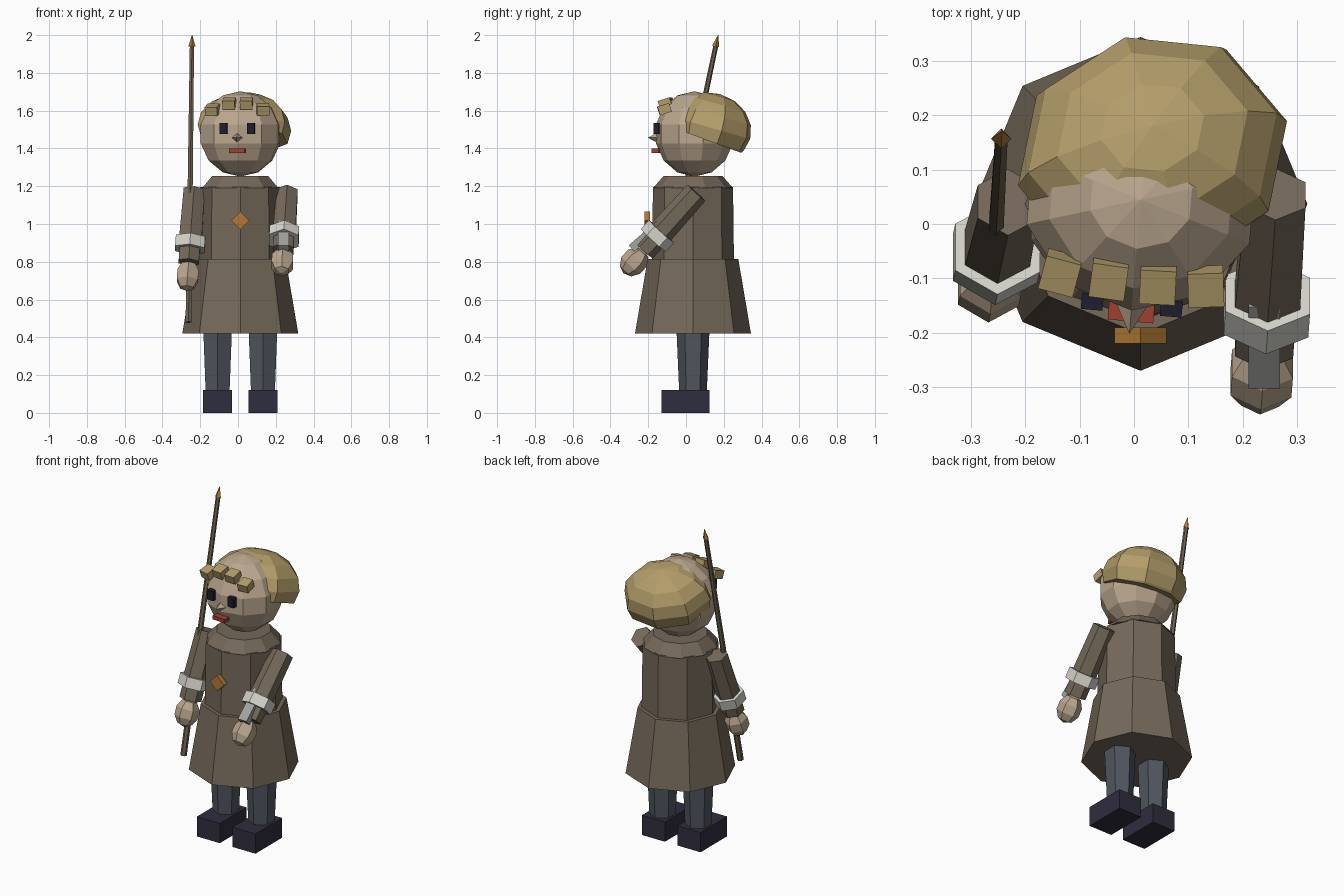
import bpy, bmesh, math
from mathutils import Vector, Matrix

if "Cube" in bpy.data.objects:
    bpy.data.objects.remove(bpy.data.objects["Cube"])

CX, CY = 0.012, 0.037  # body axis


def mat(name, hexcol):
    m = bpy.data.materials.new(name)
    srgb = [int(hexcol[i:i + 2], 16) / 255 for i in (0, 2, 4)]
    m.diffuse_color = [((c + 0.055) / 1.055) ** 2.4 for c in srgb] + [1]
    m.use_nodes = True
    m.node_tree.nodes["Principled BSDF"].inputs["Base Color"].default_value = m.diffuse_color
    return m


COAT = mat("coat_brown", "75695A")
SKIN = mat("skin", "BBA78F")
HAIR = mat("hair_blond", "B39D6A")
DARK = mat("shoe_dark", "2F2D3E")
LEGS = mat("leg_grey", "50565F")
WHITE = mat("cuff_white", "D6D5CC")
STEEL = mat("steel", "A3A3A0")
GOLD = mat("copper", "B27A35")
RED = mat("mouth_red", "A0402F")
WOOD = mat("wood", "6E6350")
EYE = mat("eye_dark", "1E1E2E")


def finish(bm, name, material, matrix):
    me = bpy.data.meshes.new(name)
    bmesh.ops.recalc_face_normals(bm, faces=bm.faces)
    bm.to_mesh(me)
    bm.free()
    me.materials.append(material)
    ob = bpy.data.objects.new(name, me)
    ob.matrix_world = matrix
    bpy.context.collection.objects.link(ob)
    return ob


def frame(center, direction):
    """Matrix whose z follows direction and whose x stays close to world x."""
    z = Vector(direction).normalized()
    x = Vector((1, 0, 0))
    x = (x - z * x.dot(z)).normalized()
    rot = Matrix((x, z.cross(x), z)).transposed().to_4x4()
    return Matrix.Translation(center) @ rot


def taper(name, p0, p1, r0, r1, n, material):
    p0, p1 = Vector(p0), Vector(p1)
    bm = bmesh.new()
    bmesh.ops.create_cone(bm, cap_ends=True, segments=n, radius1=r0, radius2=r1,
                          depth=(p1 - p0).length)
    return finish(bm, name, material, frame((p0 + p1) / 2, p1 - p0))


def box(name, center, size, material, rot=Matrix()):
    bm = bmesh.new()
    bmesh.ops.create_cube(bm, size=1)
    bmesh.ops.scale(bm, vec=size, verts=bm.verts)
    return finish(bm, name, material, Matrix.Translation(center) @ rot)


def ball(size, u, v):
    bm = bmesh.new()
    bmesh.ops.create_uvsphere(bm, u_segments=u, v_segments=v, radius=1)
    bmesh.ops.scale(bm, vec=size, verts=bm.verts)
    return bm


def turn(deg, axis):
    return Matrix.Rotation(math.radians(deg), 4, axis)


# shoes and legs
for side, s in (("right", -1), ("left", 1)):
    x = CX + s * 0.12
    box(side + "_shoe", (x, -0.003, 0.06), (0.155, 0.256, 0.12), DARK)
    taper(side + "_leg", (x, CY, 0.11), (x, CY, 0.5), 0.073, 0.09, 6, LEGS)

# coat: skirt, torso, collar
taper("coat_skirt", (CX, CY, 0.42), (CX, CY, 0.815), 0.307, 0.24, 8, COAT)
taper("coat_body", (CX, CY, 0.8), (CX, CY, 1.195), 0.217, 0.212, 8, COAT)
taper("collar", (CX, CY, 1.19), (CX, CY, 1.255), 0.212, 0.155, 10, COAT)
box("brooch", (CX, -0.205, 1.018), (0.068, 0.03, 0.068), GOLD, turn(45, 'Y'))


# arms with cuffs and hands
def arm(side, shoulder, hand):
    a, b = Vector(shoulder), Vector(hand)
    taper(side + "_sleeve", a, a.lerp(b, 0.66), 0.064, 0.07, 6, COAT)
    taper(side + "_cuff", a.lerp(b, 0.56), a.lerp(b, 0.69), 0.09, 0.09, 6, WHITE)
    taper(side + "_wrist", a.lerp(b, 0.66), a.lerp(b, 0.84), 0.062, 0.062, 6, COAT)
    finish(ball((0.068, 0.07, 0.083), 6, 5), side + "_hand", SKIN, frame(b, a - b))


arm("right", (-0.232, 0.04, 1.18), (-0.266, -0.11, 0.725))
arm("left", (0.26, 0.055, 1.165), (0.235, -0.275, 0.8))

# blade lying along the left forearm
finish_blade = box("blade", (0, 0, 0), (0.058, 0.045, 0.2), STEEL)
finish_blade.matrix_world = frame((0.24, -0.213, 0.936), (0, 0.154, 0.135))

# spear
low, neck, tip = (Vector((-0.262, -0.15, 0.48)), Vector((-0.244, 0.157, 1.94)),
                  Vector((-0.243, 0.17, 2.0)))
taper("spear_shaft", low, neck, 0.018, 0.013, 6, WOOD)
taper("spear_tip", neck, tip, 0.019, 0.001, 4, GOLD)

# head and face, turned slightly to one side
HEAD = Matrix.Translation((0.013, 0.045, 1.477)) @ turn(-5, 'Z')
finish(ball((0.222, 0.21, 0.226), 10, 7), "head", SKIN, HEAD)
for side, s in (("right", -1), ("left", 1)):
    ob = box(side + "_eye", (0, 0, 0), (0.04, 0.03, 0.058), EYE)
    ob.matrix_world = HEAD @ Matrix.Translation((s * 0.073, -0.195, 0.028))
ob = box("mouth", (0, 0, 0), (0.084, 0.04, 0.023), RED)
ob.matrix_world = HEAD @ Matrix.Translation((0, -0.205, -0.09))
ob = taper("nose", (0, -0.185, -0.02), (0, -0.248, -0.02), 0.034, 0.0, 4, SKIN)
ob.matrix_world = HEAD @ ob.matrix_world

# hair: tilted low-poly dome cut along a sloping hairline
bm = ball((0.255, 0.225, 0.185), 8, 8)
bmesh.ops.transform(bm, verts=bm.verts, matrix=Matrix.Translation((0.034, 0.13, 1.51))
                    @ turn(-16, 'X') @ turn(14, 'Z'))
cut = bmesh.ops.bisect_plane(bm, geom=bm.verts[:] + bm.edges[:] + bm.faces[:],
                             plane_co=(0, 0.27, 1.385), plane_no=(0, 0.37, 1),
                             clear_inner=True)
rim = [e for e in cut["geom_cut"] if isinstance(e, bmesh.types.BMEdge)]
bmesh.ops.holes_fill(bm, edges=rim)
finish(bm, "hair", HAIR, Matrix())

# fringe of four curls
for i, (x, y, z, roll) in enumerate(((-0.135, -0.09, 1.605, -15), (-0.046, -0.1, 1.638, -8),
                                     (0.044, -0.11, 1.638, -3), (0.132, -0.115, 1.608, 2))):
    box("fringe_curl_%d" % (i + 1), (x, y, z), (0.066, 0.065, 0.048), HAIR,
        turn(roll, 'Z') @ turn(18, 'X'))
